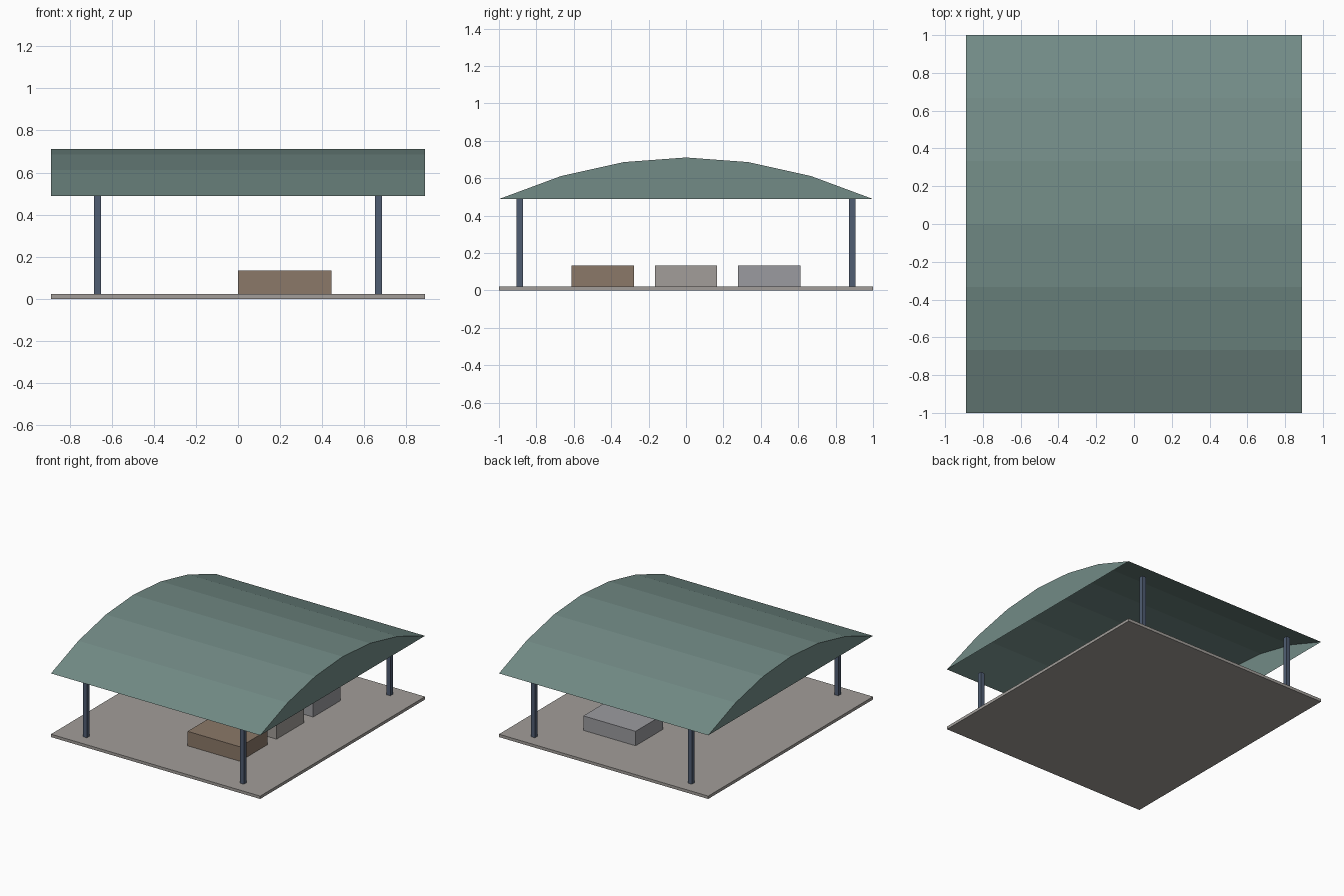
import bpy, bmesh

if "Cube" in bpy.data.objects:
    bpy.data.objects.remove(bpy.data.objects["Cube"])

U = 2 / 9  # one design unit; the slab is 9 units long


def material(name, rgb):
    m = bpy.data.materials.new(name)
    m.diffuse_color = (*rgb, 1)
    m.use_nodes = True
    m.node_tree.nodes["Principled BSDF"].inputs["Base Color"].default_value = m.diffuse_color
    return m


def box(name, centre_xy, size, z0, mat=None):
    bpy.ops.mesh.primitive_cube_add(size=1, location=(*centre_xy, z0 + size[2] / 2))
    ob = bpy.context.object
    ob.name = name
    ob.scale = size
    bpy.ops.object.transform_apply(location=False, rotation=False, scale=True)
    if mat:
        ob.data.materials.append(mat)
    return ob


teal = material("roof_teal", (0.17, 0.26, 0.24))
steel = material("post_blue", (0.08, 0.11, 0.17))
stone = material("slab_stone", (0.36, 0.34, 0.32))
brown = material("crate_brown", (0.26, 0.19, 0.14))
pale = material("crate_pale", (0.36, 0.34, 0.32))
grey = material("crate_grey", (0.33, 0.33, 0.35))

# Floor slab
SLAB = 0.1 * U
box("floor_slab", (0, 0), (8 * U, 9 * U, SLAB), 0, stone)

# Four corner posts
EAVES = 2.2 * U
for sx, xn in ((-1, "left"), (1, "right")):
    for sy, yn in ((-1, "front"), (1, "back")):
        box(f"{yn}_{xn}_post", (sx * 3 * U, sy * 4 * U),
            (0.15 * U, 0.15 * U, EAVES - SLAB), SLAB, steel)

# Three crates in a row on the right half
for name, y, mat in (("front_crate", -2, brown), ("middle_crate", 0, pale), ("back_crate", 2, grey)):
    box(name, (U, y * U), (2 * U, 1.5 * U, 0.5 * U), SLAB, mat)

# Arched roof: six flat strips with closed gable ends, open underneath
bm = bmesh.new()
HALF, STRIPS, RISE = 4 * U, 6, U
ends = []
for x in (-HALF, HALF):
    row = []
    for i in range(STRIPS + 1):
        y = -1 + 2 * i / STRIPS
        row.append(bm.verts.new((x, y, EAVES + RISE * (1 - y * y))))
    ends.append(row)
left, right = ends
for i in range(STRIPS):
    bm.faces.new((left[i], right[i], right[i + 1], left[i + 1]))
bm.faces.new(left)
bm.faces.new(right[::-1])
for f in bm.faces:  # point every face outwards
    f.normal_update()
    c = f.calc_center_median()
    c.z -= EAVES - 0.2
    if f.normal.dot(c) < 0:
        f.normal_flip()
mesh = bpy.data.meshes.new("arched_roof")
bm.to_mesh(mesh)
bm.free()
mesh.materials.append(teal)
roof = bpy.data.objects.new("arched_roof", mesh)
bpy.context.collection.objects.link(roof)
